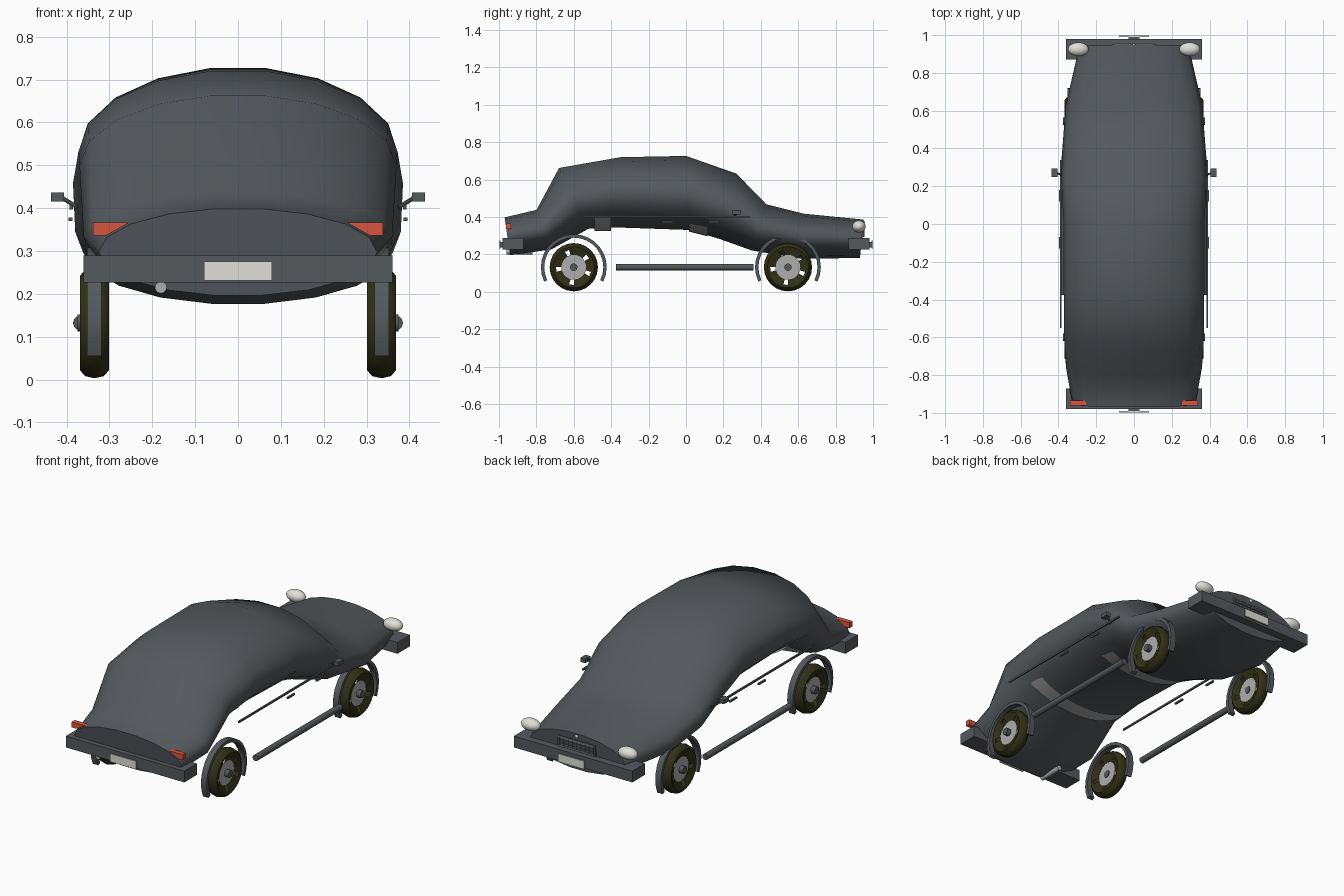
import bpy, bmesh
from math import sin, cos, pi, radians
from mathutils import Matrix, Vector

cube = bpy.data.objects.get("Cube")
if cube:
    bpy.data.objects.remove(cube, do_unlink=True)


def material(name, r, g, b):
    m = bpy.data.materials.new(name)
    m.use_nodes = True
    m.diffuse_color = (r, g, b, 1)
    m.node_tree.nodes["Principled BSDF"].inputs["Base Color"].default_value = (r, g, b, 1)
    return m


PAINT = material("grey paint", .09, .1, .11)
RUBBER = material("dark rubber", .03, .03, .008)
METAL = material("pale metal", .42, .42, .42)
WHITE = material("off white", .75, .74, .69)
RED = material("red lens", .7, .09, .05)


def finish(name, bm, mat, angle=40):
    bmesh.ops.recalc_face_normals(bm, faces=bm.faces)
    me = bpy.data.meshes.new(name)
    bm.to_mesh(me)
    bm.free()
    for p in me.polygons:
        p.use_smooth = True
    me.set_sharp_from_angle(angle=radians(angle))
    me.materials.append(mat)
    ob = bpy.data.objects.new(name, me)
    bpy.context.collection.objects.link(ob)
    return ob


def box(name, centre, size, mat):
    bm = bmesh.new()
    m = Matrix.Translation(centre) @ Matrix.Diagonal((*size, 1))
    bmesh.ops.create_cube(bm, size=1, matrix=m)
    return finish(name, bm, mat)


def ball(name, centre, radii, mat):
    bm = bmesh.new()
    m = Matrix.Translation(centre) @ Matrix.Diagonal((*radii, 1))
    bmesh.ops.create_uvsphere(bm, u_segments=20, v_segments=12, radius=1, matrix=m)
    return finish(name, bm, mat)


def rod(name, a, b, radius, mat, sides=12):
    a, b = Vector(a), Vector(b)
    bm = bmesh.new()
    m = Matrix.Translation((a + b) / 2) @ (b - a).to_track_quat("Z", "Y").to_matrix().to_4x4()
    bmesh.ops.create_cone(bm, cap_ends=True, segments=sides, radius1=radius,
                          radius2=radius, depth=(b - a).length, matrix=m)
    return finish(name, bm, mat)


def loft(name, rings, mat, closed_rings=True, closed_loop=False, caps=False, angle=40, skip=None):
    """Skin a list of point rings; skip(i, j) leaves a face out."""
    bm = bmesh.new()
    rows = [[bm.verts.new(p) for p in ring] for ring in rings]
    n = len(rows[0])
    for i in range(len(rows) - (0 if closed_loop else 1)):
        r, s = rows[i], rows[(i + 1) % len(rows)]
        for j in range(n if closed_rings else n - 1):
            if not (skip and skip(i, j)):
                bm.faces.new((r[j], r[(j + 1) % n], s[(j + 1) % n], s[j]))
    if caps:
        bm.faces.new(rows[0])
        bm.faces.new(rows[-1])
    return finish(name, bm, mat, angle)


# Body shell: tilted oval sections (top y, top z, bottom y, bottom z, half width)
SECTIONS = [(-.97, .40, -.94, .195, .325), (-.80, .44, -.72, .225, .36),
            (-.68, .665, -.52, .335, .37), (-.35, .723, -.38, .342, .372),
            (0, .73, .02, .328, .373), (.27, .635, .18, .28, .385),
            (.43, .47, .35, .22, .38), (.63, .42, .62, .175, .362),
            (.95, .388, .93, .18, .29)]


def oval(ty, tz, by, bz, w, sides=18):
    ring = []
    for k in range(sides):
        t = 2 * pi * (k + .5) / sides
        c = cos(t) / 2
        ring.append((w * sin(t), (ty + by) / 2 + (ty - by) * c, (tz + bz) / 2 + (tz - bz) * c))
    return ring


loft("body_shell", [oval(*s) for s in SECTIONS], PAINT, caps=True, angle=60)


# Pale bands under the cabin
def band(name, y, width, z, rx, rz, spread, slope):
    rings = []
    for k in range(13):
        t = radians(-spread + 2 * spread * k / 12)
        rings.append([(rx * sin(t), y + dy, z - rz * cos(t) - dy * slope)
                      for dy in (-width / 2, width / 2)])
    loft(name, rings, METAL, closed_rings=False)


band("rear_floor_band", -.445, .09, .53, .372, .205, 52, 0)
band("front_floor_band", .065, .10, .515, .375, .205, 40, .25)

# Bumpers and number plates
for end, s in (("rear", -1), ("front", 1)):
    box(end + "_bumper", (0, s * .925, .258), (.72, .11, .062), PAINT)
    box(end + "_plate", (0, s * .995, .253), (.158, .008, .044), WHITE)
    box(end + "_plate_mount", (0, s * .985, .253), (.06, .02, .03), PAINT)

# Front grille with bars and a small badge
box("grille_panel", (0, .944, .32), (.23, .012, .06), PAINT)
for k in range(4):
    box("grille_bar", (0, .952, .296 + k * .016), (.21, .006, .005), METAL if k in (0, 3) else PAINT)
for k in range(9):
    box("grille_slat", (-.104 + k * .026, .952, .32), (.004, .005, .05), PAINT)
ball("badge", (0, .95, .372), (.009, .006, .009), WHITE)
rod("exhaust_pipe", (-.18, -.96, .215), (-.18, -.82, .215), .014, METAL)


# Wheel: lathed tyre with open slots, rim, hub and arch
TYRE = [(-.018, .066), (-.028, .095), (-.034, .11), (-.022, .124), (0, .129),
        (.022, .124), (.034, .11), (.028, .095), (.018, .066)]


def lathe(profile, x, y, z, start, stop, steps):
    rings = []
    for k in range(steps):
        t = radians(start + (stop - start) * k / (steps - 1))
        rings.append([(x + dx, y + r * cos(t), z + r * sin(t)) for dx, r in profile])
    return rings


def wheel(name, s, y):
    x, z = s * .335, .132
    loft(name + "_tyre", lathe(TYRE, x, y, z, 0, 345, 24), RUBBER, closed_rings=False,
         closed_loop=True, skip=lambda i, j: i % 5 == 2 and j in (0, 7))
    rod(name + "_rim", (x - .016, y, z), (x + .016, y, z), .067, METAL, 24)
    rod(name + "_hub", (x - s * .02, y, z), (x + s * .04, y, z), .02, PAINT)
    strip = [(-.017, .158), (.017, .158), (.017, .176), (-.017, .176)]
    loft(name + "_arch", lathe(strip, x, y, z, -26, 206, 19), PAINT, caps=True)


# Everything that sits on both sides
for side, s in (("right", -1), ("left", 1)):
    wheel(side + "_rear_wheel", s, -.6)
    wheel(side + "_front_wheel", s, .545)
    rod(side + "_sill", (s * .368, -.375, .132), (s * .368, .36, .132), .017, PAINT)
    box(side + "_belt_trim", (s * .389, -.105, .402), (.008, .89, .01), PAINT)
    for y in (-.1, .15):
        box(side + "_door_handle", (s * .391, y, .374), (.01, .06, .009), PAINT)
    box(side + "_mirror", (s * .421, .272, .426), (.03, .045, .022), PAINT)
    rod(side + "_mirror_arm", (s * .375, .255, .402), (s * .412, .272, .425), .005, PAINT, 8)
    ball(side + "_headlight", (s * .295, .925, .35), (.055, .036, .032), WHITE)
    lens = [(.255, .366), (.338, .366), (.338, .336), (.308, .336)]
    loft(side + "_tail_light", [[(s * x, y, z) for x, z in lens] for y in (-.962, -.935)],
         RED, caps=True)
